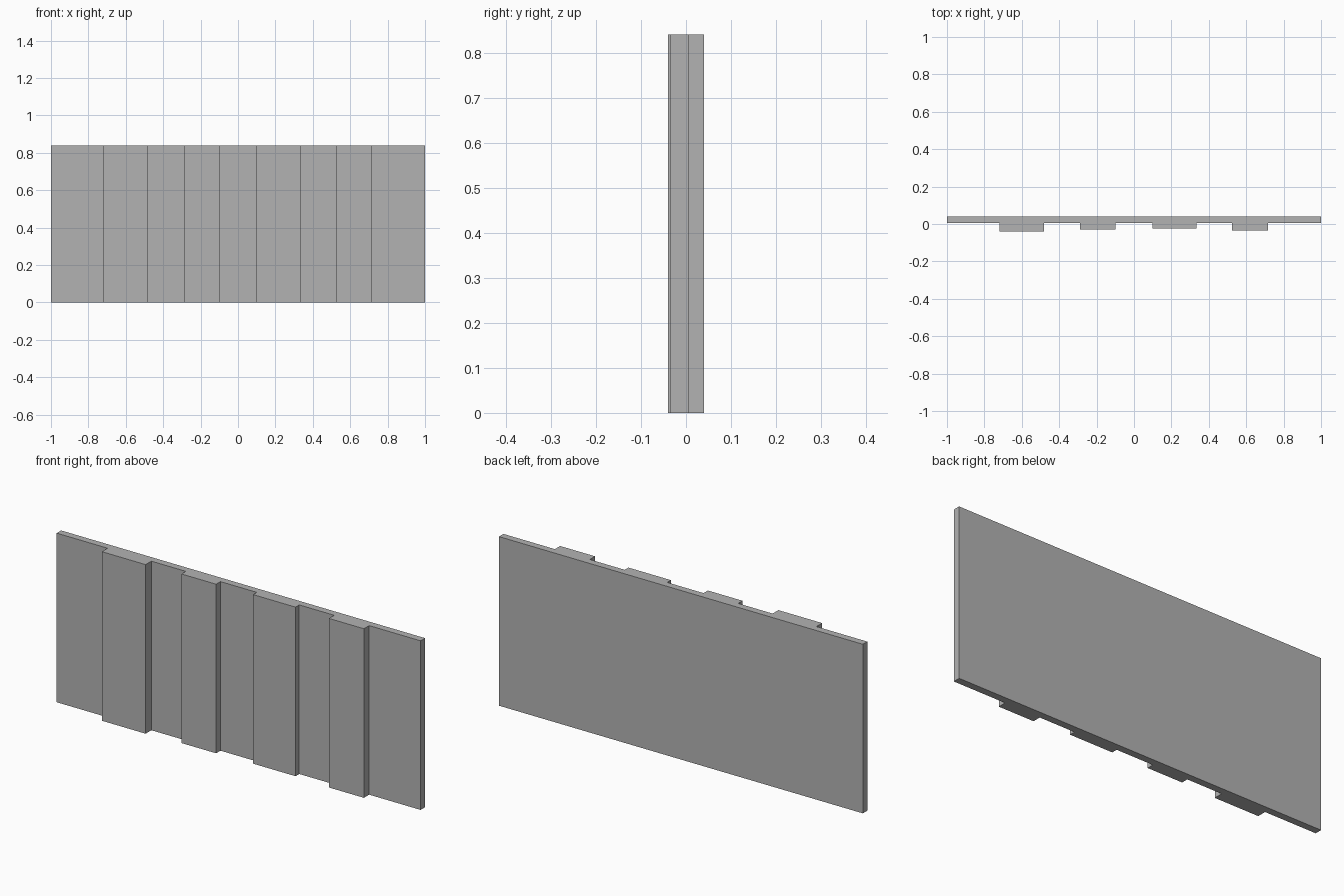
import bpy
import bmesh

cube = bpy.data.objects.get("Cube")
if cube:
    bpy.data.objects.remove(cube)

HEIGHT, BACK, FACE = 0.84, 0.04, 0.005
# Raised battens: left edge, right edge, front depth
BATTENS = [(-0.72, -0.48, -0.04), (-0.29, -0.10, -0.029),
           (0.10, 0.333, -0.024), (0.525, 0.717, -0.036)]

grey = bpy.data.materials.new("plain grey")
grey.use_nodes = True
colour = (0.45, 0.45, 0.45, 1)
grey.diffuse_color = colour
grey.node_tree.nodes["Principled BSDF"].inputs["Base Color"].default_value = colour

# Wall outline seen from above, stepping out around each batten
outline = [(-1, FACE)]
for left, right, front in BATTENS:
    outline += [(left, FACE), (left, front), (right, front), (right, FACE)]
outline += [(1, FACE), (1, BACK), (-1, BACK)]

# Extrude the outline to full height
bm = bmesh.new()
base = bm.faces.new([bm.verts.new((x, y, 0)) for x, y in outline])
top = bmesh.ops.extrude_face_region(bm, geom=[base], use_keep_orig=True)["geom"]
bmesh.ops.translate(bm, vec=(0, 0, HEIGHT),
                    verts=[v for v in top if isinstance(v, bmesh.types.BMVert)])
bmesh.ops.recalc_face_normals(bm, faces=bm.faces)

mesh = bpy.data.meshes.new("battened_wall_panel")
bm.to_mesh(mesh)
bm.free()
mesh.materials.append(grey)
wall = bpy.data.objects.new("battened_wall_panel", mesh)
bpy.context.collection.objects.link(wall)
